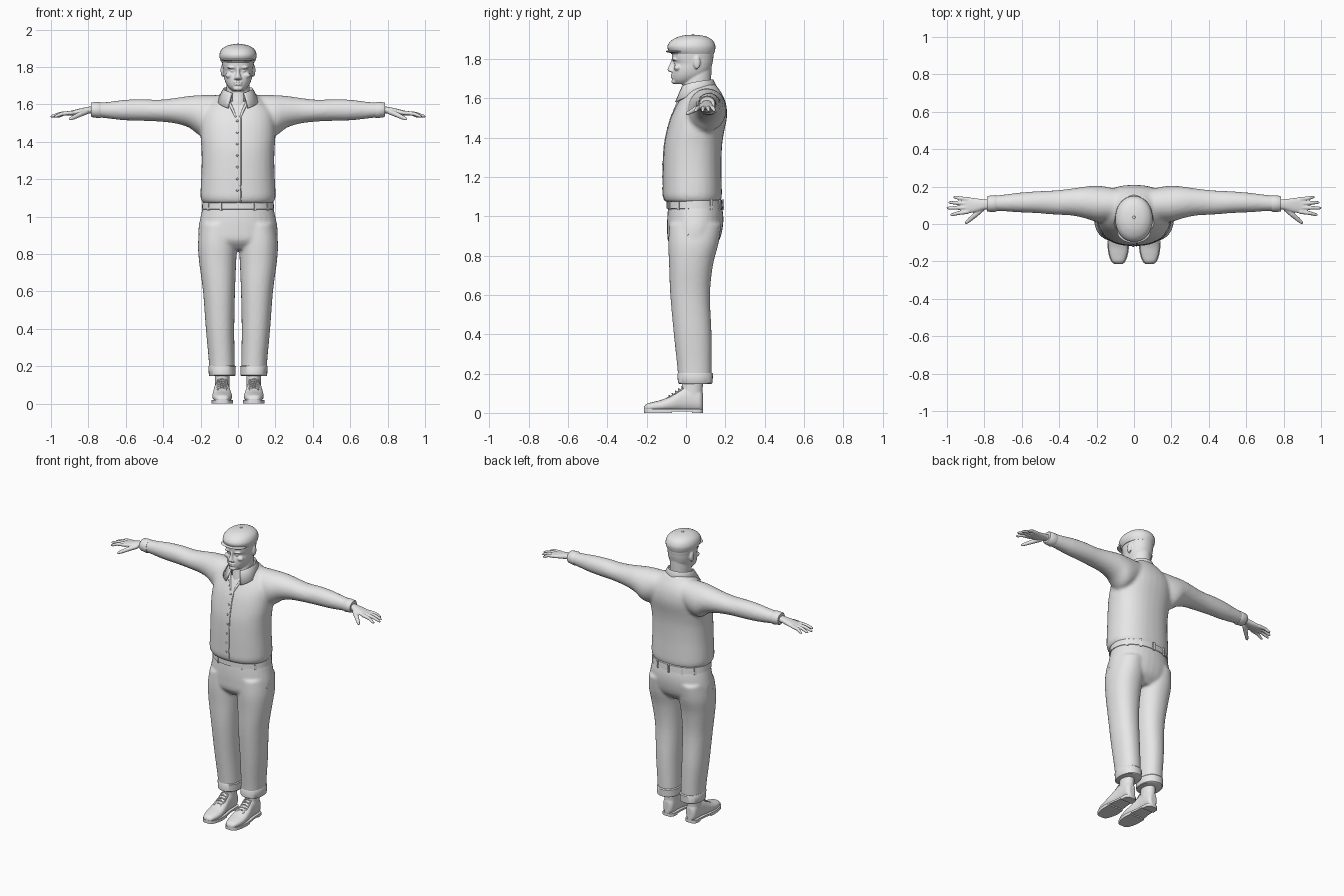
import bpy, bmesh, math
from mathutils import Vector, Matrix

grey = bpy.data.materials.new("plain_grey")
grey.diffuse_color = (0.8, 0.8, 0.8, 1)
SIDES = (-1, 1)


def smooth_rows(rows, steps=4):
    """Catmull-Rom interpolation between section rows."""
    out = []
    for i in range(len(rows) - 1):
        a, b, c, d = (rows[max(0, min(len(rows) - 1, i + k))] for k in (-1, 0, 1, 2))
        for t in (k / steps for k in range(steps)):
            out.append([0.5 * (2 * q + (r - p) * t + (2 * p - 5 * q + 4 * r - s) * t * t
                               + (3 * q - p - 3 * r + s) * t ** 3) for p, q, r, s in zip(a, b, c, d)])
    return out + [list(rows[-1])]


def skin(bm, rings):
    """Bridge rings of points and cap both ends."""
    vs = [[bm.verts.new(p) for p in r] for r in rings]
    n = len(vs[0])
    for a, b in zip(vs, vs[1:]):
        for i in range(n):
            bm.faces.new((a[i], a[(i + 1) % n], b[(i + 1) % n], b[i]))
    bm.faces.new(vs[0])
    bm.faces.new(vs[-1])


def loft(bm, axis, rows, power=2.0, side=1, seg=32, steps=4):
    """Rows are (position, u0, u1, v0, v1) sections along an axis."""
    rings = []
    for p, u0, u1, v0, v1 in (smooth_rows(rows, steps) if steps > 1 else rows):
        ring = []
        for k in range(seg):
            c, s = math.cos(math.tau * k / seg), math.sin(math.tau * k / seg)
            u = (u0 + u1) / 2 + (u1 - u0) / 2 * math.copysign(abs(c) ** (2 / power), c)
            v = (v0 + v1) / 2 + (v1 - v0) / 2 * math.copysign(abs(s) ** (2 / power), s)
            x, y, z = {'x': (p, u, v), 'y': (u, p, v), 'z': (u, v, p)}[axis]
            ring.append((x * side, y, z))
        rings.append(ring)
    skin(bm, rings)


def sym(rows):
    """Rows (z, half width, y0, y1) to full sections."""
    return [(z, -h, h, a, b) for z, h, a, b in rows]


def tube(bm, pts, radii, side=1, seg=10):
    pts = [Vector((x * side, y, z)) for x, y, z in pts]
    rings = []
    for i, p in enumerate(pts):
        t = pts[min(i + 1, len(pts) - 1)] - pts[max(i - 1, 0)]
        q = t.to_track_quat('Z', 'Y')
        rings.append([p + q @ Vector((math.cos(math.tau * k / seg), math.sin(math.tau * k / seg), 0)) * radii[i]
                      for k in range(seg)])
    skin(bm, rings)


def ball(bm, centre, size):
    bmesh.ops.create_uvsphere(bm, u_segments=20, v_segments=12, radius=1,
                              matrix=Matrix.Translation(centre) @ Matrix.Diagonal((*size, 1)))


def finish(bm, name, voxel=0, iterations=3):
    bmesh.ops.recalc_face_normals(bm, faces=bm.faces)
    me = bpy.data.meshes.new(name)
    bm.to_mesh(me)
    bm.free()
    me.materials.append(grey)
    me.shade_smooth()
    me.set_sharp_from_angle(angle=math.radians(40))
    ob = bpy.data.objects.new(name, me)
    bpy.context.collection.objects.link(ob)
    if voxel:
        m = ob.modifiers.new("blend", 'REMESH')
        m.mode, m.voxel_size, m.use_smooth_shade = 'VOXEL', voxel, True
        m = ob.modifiers.new("relax", 'SMOOTH')
        m.factor, m.iterations = 0.5, iterations
    return ob


# Sweater: torso and both sleeves blended together
torso = [(1.072, .188, -.105, .175), (1.1, .2, -.117, .182), (1.15, .2, -.118, .182), (1.25, .195, -.117, .18),
         (1.35, .195, -.112, .183), (1.42, .2, -.1, .192), (1.5, .2, -.078, .208), (1.56, .19, -.05, .206),
         (1.61, .15, -.022, .19), (1.65, .1, 0, .165), (1.672, .075, .005, .15)]
sleeve = [(.1, .02, .19, 1.47, 1.65), (.19, .01, .205, 1.43, 1.65), (.26, .03, .2, 1.475, 1.645),
          (.33, .045, .19, 1.497, 1.635), (.42, .05, .18, 1.508, 1.625), (.52, .058, .175, 1.512, 1.628),
          (.61, .062, .168, 1.515, 1.624), (.7, .068, .157, 1.525, 1.613), (.78, .07, .148, 1.535, 1.608)]
bm = bmesh.new()
loft(bm, 'z', sym(torso), 2.3)
for s in SIDES:
    loft(bm, 'x', sleeve, 2, s)
finish(bm, "sweater", .011, 4)


def chest(z):
    """Front surface of the torso on the centre line."""
    for a, b in zip(torso, torso[1:]):
        if a[0] <= z <= b[0]:
            return a[2] + (b[2] - a[2]) * (z - a[0]) / (b[0] - a[0])
    return torso[-1][2]


# Sleeve cuffs
bm = bmesh.new()
for s in SIDES:
    loft(bm, 'x', [(.735, .068, .152, 1.528, 1.61), (.742, .064, .154, 1.526, 1.613),
                   (.782, .066, .15, 1.532, 1.611), (.787, .07, .146, 1.537, 1.607)], 2, s, steps=1)
finish(bm, "sleeve_cuffs")

# Front placket edge, neck opening edges and buttons
bm = bmesh.new()
zs = [1.08 + .03 * k for k in range(16)]
tube(bm, [(.014, chest(z) + .001, z) for z in zs], [.004] * 16)
for s in SIDES:
    tube(bm, [(.012, chest(1.53) + .001, 1.53), (.028, chest(1.57), 1.57), (.045, -.025, 1.605), (.055, .0, 1.64)],
         [.005, .007, .008, .008], s)
finish(bm, "sweater_placket")
bm = bmesh.new()
for k in range(7):
    z = 1.14 + .062 * k
    ball(bm, (-.004, chest(z) - .001, z), (.006, .004, .006))
finish(bm, "sweater_buttons")

# Shirt collar: folded strip open at the front, with pointed tips
bm = bmesh.new()
edge = []
for k in range(33):
    t = (k / 32 * 2 - 1) * math.radians(157)
    f = abs(t) / math.radians(157)
    sx, cy = math.sin(t), math.cos(t)
    tip = max(0, (f - .6) / .4)
    stand = (.075 * sx, .055 + .078 * cy, 1.645 - .03 * f)
    top = (.08 * sx, .055 + .083 * cy, 1.692 - .035 * f * f)
    low = ((.107 + .03 * tip) * sx, .055 + (.108 + .008 * tip) * cy, 1.64 - .03 * f - .03 * tip)
    edge.append([bm.verts.new(p) for p in (stand, top, low)])
for a, b in zip(edge, edge[1:]):
    for i in range(2):
        bm.faces.new((a[i], a[i + 1], b[i + 1], b[i]))
collar = finish(bm, "shirt_collar")
m = collar.modifiers.new("thickness", 'SOLIDIFY')
m.thickness, m.offset = .008, 0

# Trousers: seat and legs blended together
seat = [(1.075, .182, -.088, .178), (1.0, .2, -.095, .19), (.93, .212, -.096, .185), (.87, .205, -.09, .165),
        (.825, .15, -.05, .12)]
leg = [(.96, .01, .2, -.085, .18), (.86, .005, .214, -.09, .165), (.75, .01, .207, -.086, .137),
       (.6, .016, .187, -.08, .122), (.4, .02, .172, -.062, .13), (.25, .018, .158, -.046, .131),
       (.155, .016, .152, -.038, .13)]
bm = bmesh.new()
loft(bm, 'z', sym(seat), 2.15)
for s in SIDES:
    loft(bm, 'z', leg, 2.2, s)
finish(bm, "trousers", .009, 4)

# Turn-ups, belt, belt loops and pocket edges
bm = bmesh.new()
for s in SIDES:
    loft(bm, 'z', [(.148, .017, .153, -.036, .13), (.152, .013, .156, -.041, .135),
                   (.198, .012, .158, -.044, .137), (.204, .017, .155, -.04, .132)], 2.2, s, steps=1)
finish(bm, "trouser_turn_ups")
bm = bmesh.new()
loft(bm, 'z', sym([(1.036, .186, -.09, .18), (1.04, .194, -.099, .188), (1.08, .19, -.098, .185),
                   (1.085, .18, -.09, .175)]), 2.15, steps=1)
finish(bm, "belt")
bm = bmesh.new()
for a in (35, 62, 118, 145, 215, 242, 298, 325, 90):
    x, y = .193 * math.cos(math.radians(a)), .045 + .143 * math.sin(math.radians(a))
    mat = Matrix.Translation((x, y, 1.058)) @ Matrix.Rotation(math.radians(a), 4, 'Z')
    bmesh.ops.create_cube(bm, size=1, matrix=mat @ Matrix.Diagonal((.012, .014, .052, 1)))
finish(bm, "belt_loops")
bm = bmesh.new()
for s in SIDES:
    tube(bm, [(.168, -.045, .95), (.188, -.02, .928), (.206, .012, .905)], [.004] * 3, s)
finish(bm, "pocket_edges")

# Shoes: uppers with ankles, soles with heels, laces
upper = [(-.214, .065, .1, .012, .03), (-.2, .05, .118, .008, .046), (-.165, .037, .131, .008, .056),
         (-.12, .031, .137, .008, .068), (-.07, .036, .135, .008, .092), (-.02, .044, .128, .008, .125),
         (.03, .046, .124, .008, .135), (.07, .05, .12, .008, .12), (.086, .066, .104, .012, .1)]
bm = bmesh.new()
for s in SIDES:
    loft(bm, 'y', upper, 2.3, s)
    loft(bm, 'z', [(.06, .046, .124, -.02, .084), (.12, .045, .123, -.022, .085), (.2, .045, .125, -.015, .09)], 2, s)
finish(bm, "shoe_uppers", .005, 3)
bm = bmesh.new()
for s in SIDES:
    sole = [(y, a - .004, b + .004) for y, a, b, _, _ in upper]
    for part, z0, z1 in ((sole, .008, .02), (sole[:5], 0, .012), (sole[6:], 0, .014)):
        rows = smooth_rows(part)
        out = [(a, y) for y, a, b in rows] + [(b, y) for y, a, b in reversed(rows)]
        skin(bm, [[(x * s, y, z) for x, y in out] for z in (z0, z1)])
finish(bm, "shoe_soles")
bm = bmesh.new()
for s in SIDES:
    for k in range(5):
        y, z = -.085 + .016 * k, .086 + .0115 * k
        tube(bm, [(.06, y + .004, z - .008), (.085, y, z + .001), (.11, y + .004, z - .008)], [.004] * 3, s)
    for d in SIDES:
        tube(bm, [(.085 + .022 * d, -.1, .072), (.085 + .026 * d, -.06, .09), (.085 + .024 * d, -.02, .122)],
             [.004] * 3, s)
finish(bm, "shoe_laces")

# Hands: palm, four fingers and thumb
palm = [(.755, .08, .132, 1.55, 1.592), (.8, .077, .132, 1.55, 1.587), (.84, .066, .137, 1.545, 1.579),
        (.88, .058, .142, 1.541, 1.569), (.91, .058, .142, 1.541, 1.562)]
fingers = [(.132, .966, .143), (.11, .992, .115), (.088, 1.002, .085), (.066, .982, .05)]
bm = bmesh.new()
for s in SIDES:
    loft(bm, 'x', palm, 2.3, s, 20)
    for y0, x1, y1 in fingers:
        xm, ym = (.89 + x1) / 2 + .005, (y0 + y1) / 2
        tube(bm, [(.885, y0, 1.555), (xm, ym, 1.55), (x1 - .012, y1, 1.538), (x1, y1, 1.534)],
             [.012, .0105, .0085, .005], s)
    tube(bm, [(.81, .082, 1.56), (.845, .052, 1.547), (.88, .022, 1.53), (.895, .008, 1.523), (.902, .002, 1.52)],
         [.014, .0145, .0115, .009, .005], s)
finish(bm, "hands", .004, 2)

# Head: skull, neck, nose, lips, chin, cheeks, brows and ears
skull = [(1.672, .03, -.052, .03), (1.69, .05, -.066, .07), (1.715, .066, -.07, .105), (1.745, .075, -.068, .125),
         (1.775, .079, -.06, .134), (1.8, .082, -.07, .138), (1.84, .084, -.07, .14), (1.88, .065, -.045, .115),
         (1.9, .03, 0, .07)]
bm = bmesh.new()
loft(bm, 'z', sym(skull), 2.2)
loft(bm, 'z', sym([(1.54, .05, -.035, .1), (1.6, .06, -.03, .12), (1.65, .062, -.02, .125), (1.7, .063, -.012, .128),
                   (1.76, .06, 0, .13)]), 2)
loft(bm, 'z', sym([(1.733, .011, -.083, -.05), (1.742, .018, -.094, -.05), (1.755, .014, -.092, -.05),
                   (1.775, .009, -.082, -.05), (1.8, .009, -.073, -.05)]), 2, seg=16)
ball(bm, (0, -.066, 1.719), (.025, .012, .006))
ball(bm, (0, -.066, 1.706), (.022, .012, .006))
ball(bm, (0, -.058, 1.685), (.026, .016, .014))
for s in SIDES:
    ball(bm, (.032 * s, -.056, 1.797), (.026, .016, .007))
    ball(bm, (.03 * s, -.051, 1.779), (.012, .011, .007))
    ball(bm, (.046 * s, -.043, 1.755), (.022, .018, .016))
    ball(bm, (.014 * s, -.074, 1.739), (.008, .01, .007))
    ball(bm, (.083 * s, .055, 1.782), (.01, .018, .034))
finish(bm, "head", .0045, 2)

# Flat cap: crown, peak and top button
bm = bmesh.new()
loft(bm, 'z', sym([(1.825, .088, -.074, .142), (1.845, .097, -.09, .148), (1.868, .099, -.094, .149),
                   (1.895, .087, -.073, .135), (1.914, .058, -.035, .103), (1.922, .02, .005, .06)]), 2.1)
finish(bm, "cap_crown")
bm = bmesh.new()
ball(bm, (0, -.045, 1.838), (.088, .058, .009))
finish(bm, "cap_peak")
bm = bmesh.new()
ball(bm, (0, .035, 1.921), (.008, .008, .005))
finish(bm, "cap_button")
